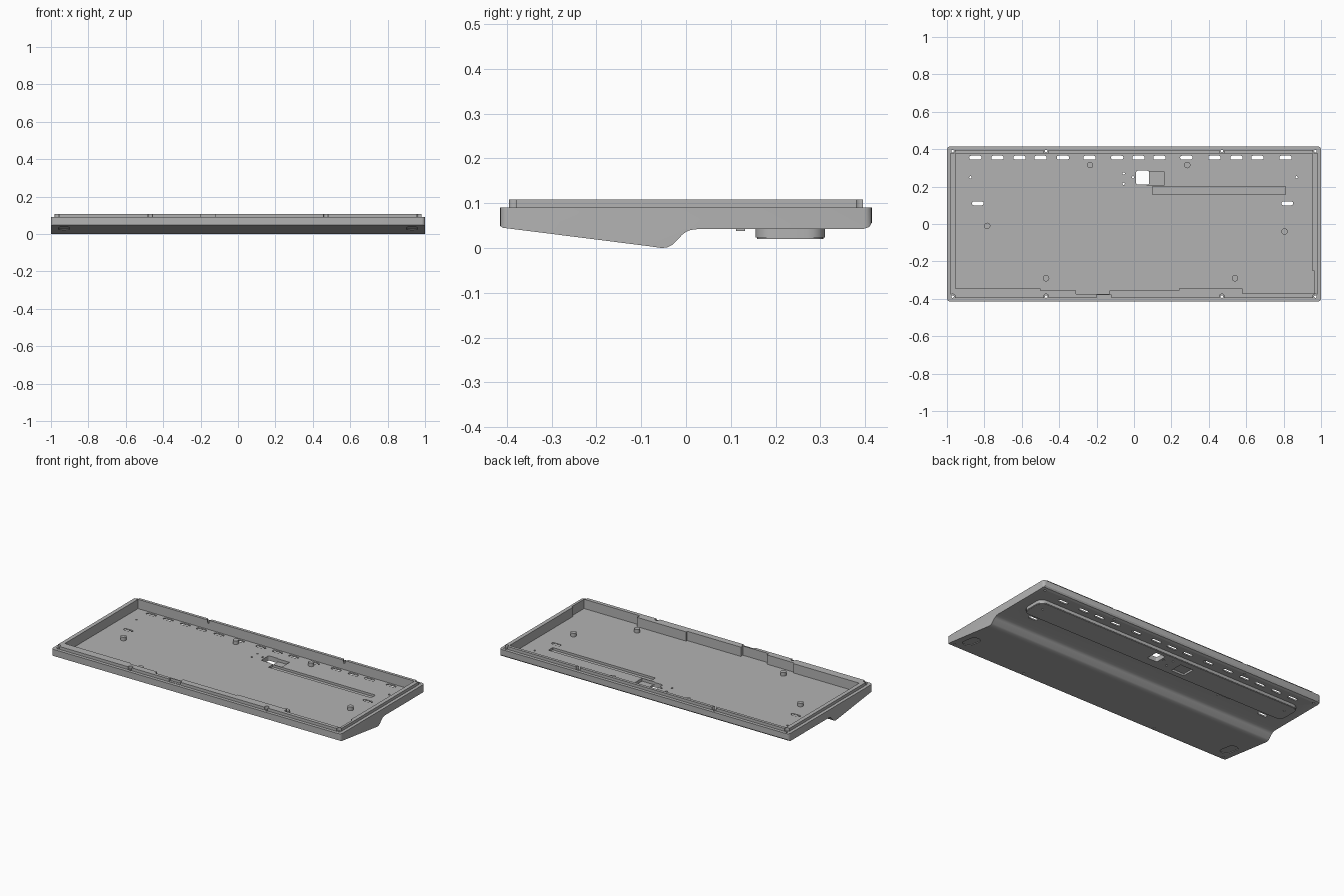
import bpy, bmesh
from math import sin, cos, pi

cube = bpy.data.objects.get("Cube")
if cube:
    bpy.data.objects.remove(cube, do_unlink=True)

grey = bpy.data.materials.new("Mid grey")
grey.use_nodes = True
grey.diffuse_color = (0.45, 0.45, 0.45, 1)
grey.node_tree.nodes["Principled BSDF"].inputs["Base Color"].default_value = (0.45, 0.45, 0.45, 1)


def box(x0, x1, y0, y1, r=0.0, seg=4):
    """Rectangle outline with rounded corners."""
    if r == 0:
        return [(x0, y0), (x1, y0), (x1, y1), (x0, y1)]
    pts = []
    corners = [(x1 - r, y1 - r), (x0 + r, y1 - r), (x0 + r, y0 + r), (x1 - r, y0 + r)]
    for k, (cx, cy) in enumerate(corners):
        for i in range(seg + 1):
            a = (k + i / seg) * pi / 2
            pts.append((cx + r * cos(a), cy + r * sin(a)))
    return pts


def slot(cx, cy, w, h):
    return box(cx - w / 2, cx + w / 2, cy - h / 2, cy + h / 2, min(w, h) * 0.45)


def disc(cx, cy, r, n=20):
    return [(cx + r * cos(2 * pi * i / n), cy + r * sin(2 * pi * i / n)) for i in range(n)]


def solid(name, prisms, axis="z", slope=0.0):
    """Object made of extruded outlines: (points, start, end)."""
    bm = bmesh.new()
    for pts, a, b in prisms:
        def put(p, h):
            if axis == "x":
                return bm.verts.new((h, p[0], p[1]))
            return bm.verts.new((p[0], p[1], h + slope * p[1]))
        low = [put(p, a) for p in pts]
        high = [put(p, b) for p in pts]
        bm.faces.new(low)
        bm.faces.new(high)
        for i in range(len(pts)):
            j = (i + 1) % len(pts)
            bm.faces.new((low[i], low[j], high[j], high[i]))
    bmesh.ops.recalc_face_normals(bm, faces=bm.faces)
    mesh = bpy.data.meshes.new(name)
    bm.to_mesh(mesh)
    bm.free()
    mesh.materials.append(grey)
    ob = bpy.data.objects.new(name, mesh)
    bpy.context.collection.objects.link(ob)
    return ob


def activate(ob):
    bpy.ops.object.select_all(action="DESELECT")
    ob.select_set(True)
    bpy.context.view_layer.objects.active = ob


def combine(ob, tool, operation):
    """Apply a boolean and drop the tool."""
    tool.hide_render = True
    activate(ob)
    mod = ob.modifiers.new("Boolean", "BOOLEAN")
    mod.operation, mod.object, mod.solver = operation, tool, "EXACT"
    bpy.ops.object.modifier_apply(modifier=mod.name)
    bpy.data.objects.remove(tool, do_unlink=True)


FLOOR = 0.05

# Wedge-bottomed case body
case = solid("keyboard_case", [(box(-1, 1, -0.415, 0.415, 0.018), -0.1, 0.09)])
profile = [(-0.5, 0.3), (-0.5, 0.058), (-0.415, 0.049), (-0.408, 0.045), (-0.075, 0.003),
           (-0.055, 0.0), (-0.042, 0.001), (-0.03, 0.007), (-0.008, 0.03), (0.0, 0.036),
           (0.01, 0.04), (0.025, 0.042), (0.395, 0.042), (0.409, 0.047), (0.416, 0.058),
           (0.416, 0.3)]
combine(case, solid("side_profile", [(profile, -1.1, 1.1)], "x"), "INTERSECT")

# Inset lip and the raised strip underneath
combine(case, solid("lip", [(box(-0.98, 0.98, -0.395, 0.395, 0.012), 0.07, 0.108)]), "UNION")
strip = [(box(-0.93, 0.93, 0.155, 0.31, 0.04), 0.023, 0.046),
         (box(-0.58, -0.5, 0.112, 0.132), 0.038, 0.046)]
combine(case, solid("bottom_strip", strip), "UNION")
combine(case, solid("strip_chamfer", [(box(-0.927, 0.927, 0.158, 0.307, 0.037), 0.02, 0.03)]), "UNION")

# Open interior with a stepped front wall
cavity = [(-0.955, 0.377), (-0.955, -0.345), (-0.5, -0.345), (-0.5, -0.355), (-0.31, -0.355),
          (-0.31, -0.375), (-0.13, -0.375), (-0.13, -0.355), (0.24, -0.355), (0.24, -0.345),
          (0.58, -0.345), (0.58, -0.372), (0.965, -0.372), (0.965, -0.25), (0.955, -0.25),
          (0.955, 0.377)]
combine(case, solid("cavity", [(cavity, FLOOR, 0.2)]), "DIFFERENCE")

# Ventilation slots, cable opening and pin holes through the floor
slots_x = [-0.848, -0.73, -0.612, -0.5, -0.38, -0.238, -0.09,
           0.024, 0.136, 0.28, 0.43, 0.548, 0.66, 0.81]
through = [slot(x, 0.355, 0.066, 0.02) for x in slots_x]
through += [slot(x, 0.11, 0.062, 0.02) for x in (-0.835, 0.82)]
through += [disc(x, y, 0.006, 12) for x, y in
            [(-0.055, 0.27), (-0.055, 0.215), (-0.005, 0.25), (-0.875, 0.25), (0.87, 0.25)]]
through.append(box(0.012, 0.08, 0.21, 0.285, 0.008))
combine(case, solid("floor_holes", [(p, -0.1, 0.2) for p in through]), "DIFFERENCE")

# Cable pocket and channel in the floor
combine(case, solid("cable_pocket", [(box(0.07, 0.16, 0.205, 0.28), 0.032, 0.2)]), "DIFFERENCE")
combine(case, solid("cable_channel", [(box(0.1, 0.81, 0.158, 0.2), 0.036, 0.2)]), "DIFFERENCE")
combine(case, solid("label_recess", [(box(-0.2, -0.11, 0.19, 0.27), -0.1, 0.032)]), "DIFFERENCE")

# Screw points around the rim
screws = [(x, y) for x in (-0.97, -0.47, 0.47, 0.97) for y in (-0.388, 0.39)]
combine(case, solid("screw_seats", [(disc(x, y, 0.014), 0.088, 0.2) for x, y in screws]), "DIFFERENCE")
combine(case, solid("screw_holes", [(disc(x, y, 0.007, 12), -0.1, 0.2) for x, y in screws]), "DIFFERENCE")

# Notch in the front lip, and foot recesses under the front
combine(case, solid("front_notch", [(box(-0.2, -0.12, -0.5, -0.38), 0.092, 0.2)]), "DIFFERENCE")
feet = [(slot(x, -0.29, 0.06, 0.12), -0.2, -0.0025) for x in (-0.93, 0.93)]
combine(case, solid("foot_recesses", feet, slope=-0.126), "DIFFERENCE")

activate(case)
bpy.ops.object.shade_smooth_by_angle(angle=pi / 6)

# Standoffs on the floor
posts = [(-0.235, 0.315), (0.285, 0.315), (-0.785, -0.01), (0.805, -0.04), (-0.47, -0.29), (0.54, -0.29)]
standoffs = solid("standoffs", [(disc(x, y, 0.017), FLOOR - 0.003, FLOOR + 0.022) for x, y in posts])
activate(standoffs)
bpy.ops.object.shade_smooth_by_angle(angle=pi / 6)
